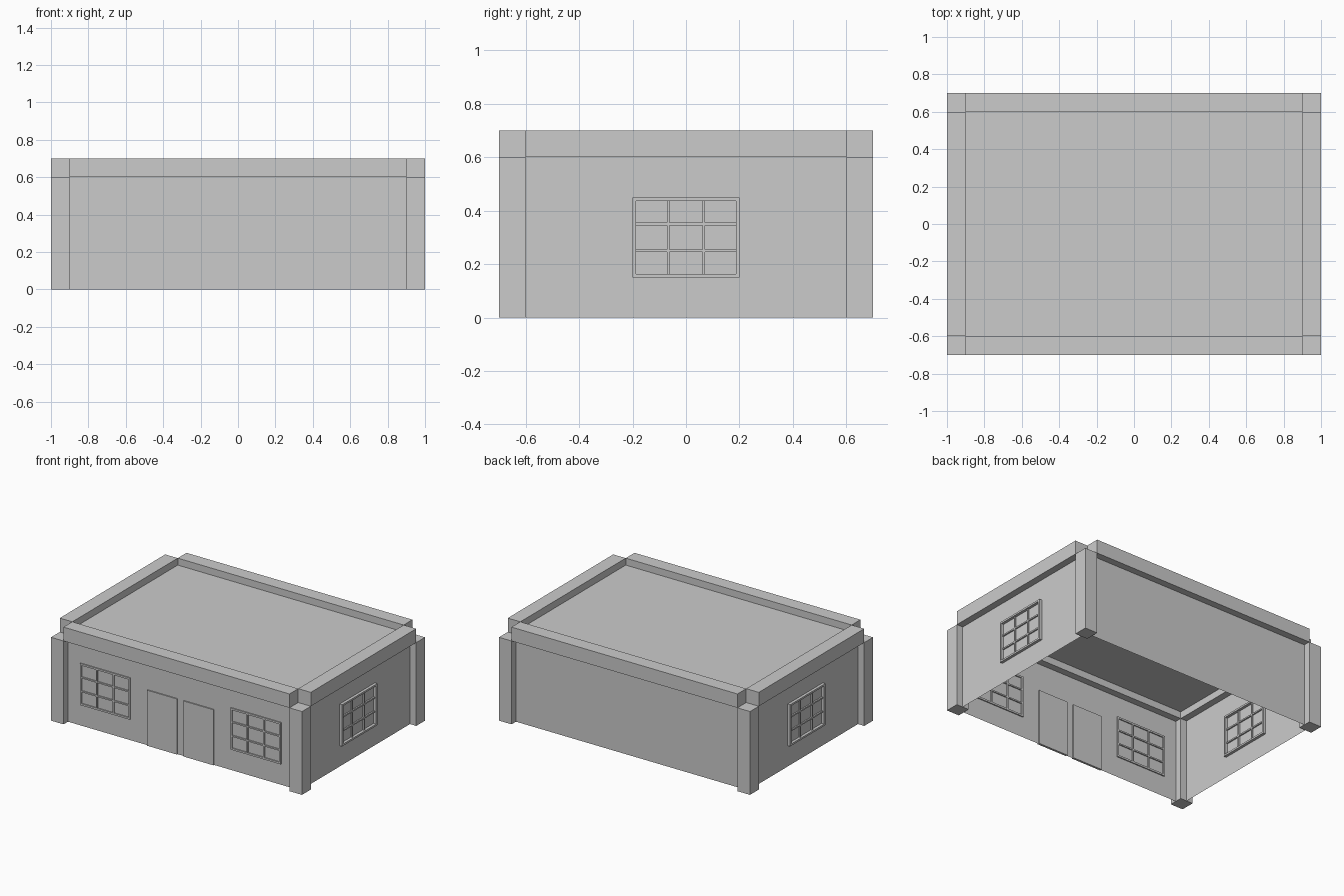
import bpy, bmesh
from mathutils import Matrix, Vector

if "Cube" in bpy.data.objects:
    bpy.data.objects.remove(bpy.data.objects["Cube"])


def add_object(name, bm):
    mesh = bpy.data.meshes.new(name)
    bm.to_mesh(mesh)
    bm.free()
    obj = bpy.data.objects.new(name, mesh)
    bpy.context.collection.objects.link(obj)
    return obj


def add_box(bm, lo, hi):
    lo, hi = Vector(lo), Vector(hi)
    size = hi - lo
    mat = Matrix.Translation((lo + hi) / 2) @ Matrix.Diagonal((size.x, size.y, size.z, 1))
    bmesh.ops.create_cube(bm, size=1, matrix=mat)


def box(name, lo, hi):
    bm = bmesh.new()
    add_box(bm, lo, hi)
    return add_object(name, bm)


def sheet(name, corners):
    bm = bmesh.new()
    bm.faces.new([bm.verts.new(c) for c in corners])
    return add_object(name, bm)


def window(name, axis, wall, centre, frame_depth, bar_depth):
    """Rectangular frame with a 3 x 3 grid of bars, straddling a wall."""
    bm = bmesh.new()
    w, z0, z1, f, b = 0.2, 0.15, 0.45, 0.013, 0.005

    def piece(u0, u1, a, c, d):
        u0, u1 = u0 + centre, u1 + centre
        if axis == 'x':
            add_box(bm, (wall - d, u0, a), (wall + d, u1, c))
        else:
            add_box(bm, (u0, wall - d, a), (u1, wall + d, c))

    for s in (-1, 1):
        # frame stile, upright bar
        piece(min(s * w, s * (w - f)), max(s * w, s * (w - f)), z0, z1, frame_depth)
        piece(s * w / 3 - b, s * w / 3 + b, z0 + f, z1 - f, bar_depth)
        # cross bar
        piece(-w + f, w - f, 0.3 + s * 0.05 - b, 0.3 + s * 0.05 + b, bar_depth)
    # frame rails
    piece(-w + f, w - f, z0, z0 + f, frame_depth)
    piece(-w + f, w - f, z1 - f, z1, frame_depth)
    return add_object(name, bm)


# corner pillars
for sx in (-1, 1):
    for sy in (-1, 1):
        box("corner_pillar", (sx * 0.95 - 0.05, sy * 0.65 - 0.05, 0),
            (sx * 0.95 + 0.05, sy * 0.65 + 0.05, 0.6))

for s in (-1, 1):
    end = "front" if s < 0 else "back"
    side = "left" if s < 0 else "right"
    # thin walls, set back from the pillar faces
    y, x = s * 0.65, s * 0.95
    sheet(end + "_wall", [(s * 0.9, y, 0), (-s * 0.9, y, 0), (-s * 0.9, y, 0.6), (s * 0.9, y, 0.6)])
    sheet(side + "_wall", [(x, -s * 0.6, 0), (x, s * 0.6, 0), (x, s * 0.6, 0.6), (x, -s * 0.6, 0.6)])
    # parapet beams
    box(end + "_parapet", (-0.9, y - 0.05, 0.6), (0.9, y + 0.05, 0.7))
    box(side + "_parapet", (x - 0.05, -0.6, 0.6), (x + 0.05, 0.6, 0.7))
    # windows
    window(side + "_side_window", 'x', x, 0, 0.02, 0.01)
    window("front_window_" + side, 'y', -0.65, s * 0.6, 0.008, 0.008)
    # door leaf
    box("door_leaf_" + side, (s * 0.145 - 0.12, -0.658, 0), (s * 0.145 + 0.12, -0.642, 0.4))

# flat roof, sunk below the parapet top
sheet("roof", [(-0.9, -0.6, 0.65), (0.9, -0.6, 0.65), (0.9, 0.6, 0.65), (-0.9, 0.6, 0.65)])
